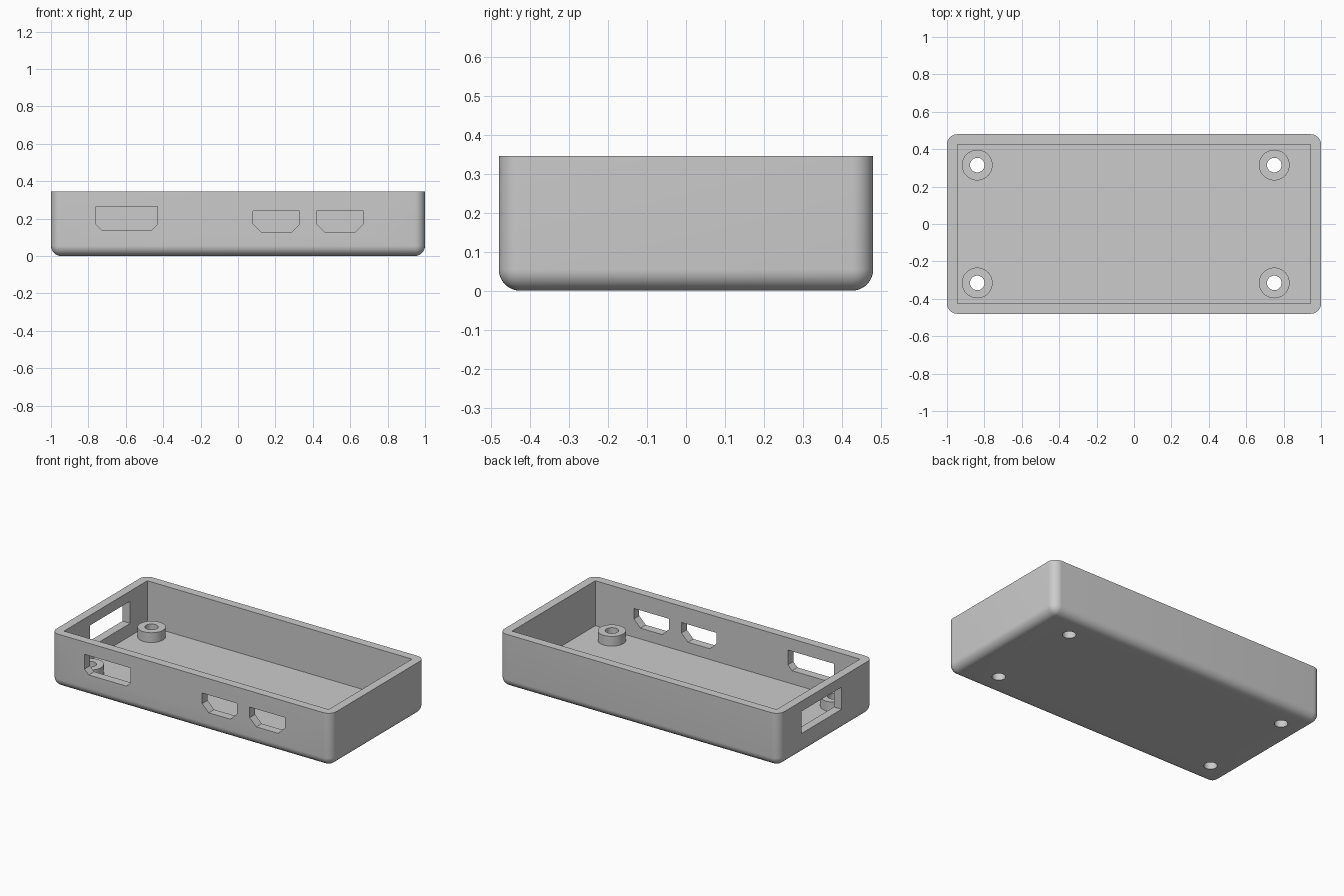
import bpy
import bmesh
import math
from mathutils import Matrix, Vector

HALF_X, HALF_Y, HEIGHT = 1.0, 0.48, 0.345
WALL = 0.055
BOSS_TOP = 0.118

if "Cube" in bpy.data.objects:
    bpy.data.objects.remove(bpy.data.objects["Cube"])

grey = bpy.data.materials.new("grey plastic")
grey.use_nodes = True
colour = (0.6, 0.6, 0.6, 1)
grey.diffuse_color = colour
grey.node_tree.nodes["Principled BSDF"].inputs["Base Color"].default_value = colour


def add_object(name, bm):
    bmesh.ops.recalc_face_normals(bm, faces=bm.faces)
    mesh = bpy.data.meshes.new(name)
    bm.to_mesh(mesh)
    bm.free()
    mesh.materials.append(grey)
    obj = bpy.data.objects.new(name, mesh)
    bpy.context.collection.objects.link(obj)
    return obj


def block(low, high):
    low, high = Vector(low), Vector(high)
    bm = bmesh.new()
    place = Matrix.Translation((low + high) / 2) @ Matrix.Diagonal((*(high - low), 1))
    bmesh.ops.create_cube(bm, size=1, matrix=place)
    return bm


def cylinder(name, x, y, radius, low, high):
    bm = bmesh.new()
    bmesh.ops.create_cone(bm, cap_ends=True, segments=40, radius1=radius, radius2=radius,
                          depth=high - low, matrix=Matrix.Translation((x, y, (low + high) / 2)))
    return add_object(name, bm)


def port_cutter(name, left, right, bottom, top, chamfer):
    # Port outline with chamfered lower corners, pushed through the front wall
    outline = [(left, top), (left, bottom + chamfer), (left + chamfer, bottom),
               (right - chamfer, bottom), (right, bottom + chamfer), (right, top)]
    bm = bmesh.new()
    face = bm.faces.new([bm.verts.new((x, -HALF_Y - 0.05, z)) for x, z in outline])
    pushed = bmesh.ops.extrude_face_region(bm, geom=[face])["geom"]
    bmesh.ops.translate(bm, vec=(0, 0.05 + WALL + 0.03, 0),
                        verts=[v for v in pushed if isinstance(v, bmesh.types.BMVert)])
    return add_object(name, bm)


def cut(obj, cutters):
    bpy.context.view_layer.objects.active = obj
    for cutter in cutters:
        mod = obj.modifiers.new("cut", 'BOOLEAN')
        mod.operation = 'DIFFERENCE'
        mod.solver = 'EXACT'
        mod.object = cutter
        bpy.ops.object.modifier_apply(modifier=mod.name)


def smooth(obj):
    bpy.ops.object.select_all(action='DESELECT')
    obj.select_set(True)
    bpy.context.view_layer.objects.active = obj
    bpy.ops.object.shade_smooth_by_angle(angle=math.radians(30))


# Outer shell: every edge rounded except the top rim
bm = block((-HALF_X, -HALF_Y, 0), (HALF_X, HALF_Y, HEIGHT))
edges = [e for e in bm.edges if min(v.co.z for v in e.verts) < 0.01]
bmesh.ops.bevel(bm, geom=edges, offset=WALL, segments=10, profile=0.5, affect='EDGES')
tray = add_object("case_tray", bm)

# Cavity, front ports and end slot
cutters = [
    add_object("cavity_cutter", block((WALL - HALF_X, WALL - HALF_Y, WALL),
                                      (HALF_X - WALL, HALF_Y - WALL, HEIGHT + 0.1))),
    port_cutter("wide_port_cutter", -0.76, -0.43, 0.14, 0.265, 0.03),
    port_cutter("middle_port_cutter", 0.08, 0.33, 0.125, 0.24, 0.047),
    port_cutter("end_port_cutter", 0.42, 0.67, 0.125, 0.24, 0.047),
    add_object("card_slot_cutter", block((-HALF_X - 0.05, -0.16, 0.137),
                                         (-HALF_X + WALL + 0.03, 0.25, 0.28))),
]

# Screw bosses with holes running through the floor
bosses = []
for x, side_x in ((-0.838, "right"), (0.75, "left")):
    for y, side_y in ((-0.315, "front"), (0.315, "back")):
        label = f"{side_y}_{side_x}"
        hole = cylinder(f"{label}_hole_cutter", x, y, 0.039, -0.1, 0.3)
        boss = cylinder(f"{label}_screw_boss", x, y, 0.082, WALL, BOSS_TOP)
        cut(boss, [hole])
        bosses.append(boss)
        cutters.append(hole)

cut(tray, cutters)
for part in [tray] + bosses:
    smooth(part)
for cutter in cutters:
    bpy.data.objects.remove(cutter)
